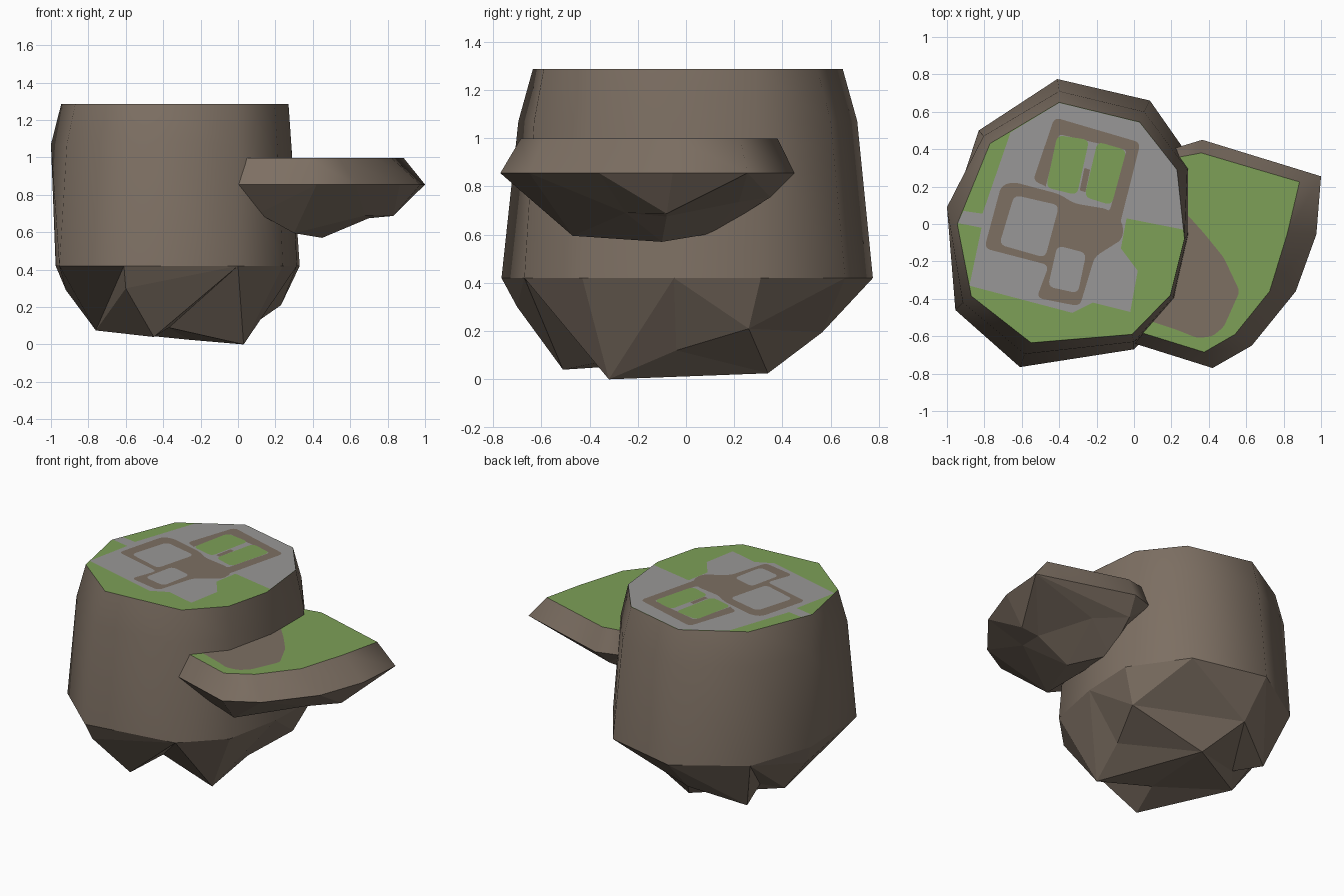
import bpy, bmesh

def material(name, rgb):
    m = bpy.data.materials.new(name)
    m.diffuse_color = (*rgb, 1)
    return m

ROCK = material("brown rock", (0.205, 0.160, 0.124))
GRASS = material("grass green", (0.205, 0.352, 0.096))
STONE = material("paving grey", (0.318, 0.311, 0.309))

def finish(bm, name, mats):
    me = bpy.data.meshes.new(name)
    bm.to_mesh(me)
    bm.free()
    for m in mats:
        me.materials.append(m)
    ob = bpy.data.objects.new(name, me)
    bpy.context.collection.objects.link(ob)
    return ob

def rock(name, rings, peaks, tris):
    """Stacked outlines (top first) with smooth walls, grass cap and a faceted underside."""
    bm = bmesh.new()
    loops = [[bm.verts.new((x, y, z)) for x, y in pts] for z, pts in rings]
    n = len(loops[0])
    cap = bm.faces.new(loops[0])
    cap.material_index = 1
    walls = set()
    for a, b in zip(loops, loops[1:]):
        for i in range(n):
            j = (i + 1) % n
            f = bm.faces.new((a[i], b[i], b[j], a[j]))
            f.smooth = True
            walls.add(f)
    low = loops[-1] + [bm.verts.new(p) for p in peaks]
    for t in tris:
        bm.faces.new([low[i] for i in t])
    bmesh.ops.recalc_face_normals(bm, faces=bm.faces)
    for e in bm.edges:                      # crisp rims and crisp strong corners
        if sum(f in walls for f in e.link_faces) == 1 or e.calc_face_angle(0) > 1.2:
            e.smooth = False
    return finish(bm, name, [ROCK, GRASS])

def plate(name, mat, z, pts, corner=0.0):
    """Flat painted patch, optionally with rounded corners."""
    bm = bmesh.new()
    vs = [bm.verts.new((x, y, z)) for x, y in pts]
    bm.faces.new(vs)
    if corner:
        bmesh.ops.bevel(bm, geom=vs, offset=corner, segments=3, profile=0.5,
                        affect='VERTICES', clamp_overlap=True)
    bm.normal_update()
    for f in bm.faces:
        if f.normal.z < 0:
            f.normal_flip()
    return finish(bm, name, [mat])

# Main plateau
rock("plateau", [
    (1.286, [(-.01, -.59), (.195, -.38), (.27, -.08), (.23, .29), (.03, .545),
             (-.40, .65), (-.77, .43), (-.945, 0), (-.87, -.385), (-.55, -.635)]),
    (1.07, [(0, -.63), (.21, -.39), (.285, -.06), (.285, .29), (.055, .60),
            (-.40, .71), (-.805, .47), (-1.0, .09), (-.915, -.42), (-.585, -.695)]),
    (0.42, [(0, -.67), (.24, -.43), (.315, -.05), (.33, .31), (.085, .66),
            (-.41, .775), (-.83, .50), (-.975, .06), (-.955, -.46), (-.61, -.765)]),
], [(.03, -.32, 0), (.23, .26, .21), (-.26, .34, .025), (-.41, .565, .195),
    (-.76, .03, .075), (-.92, .03, .29), (-.45, -.51, .04), (-.6, -.70, .3),
    (-.37, -.27, .09), (.10, -.04, .12), (-.72, .375, .078), (-.66, .15, .12)],
    [(0, 1, 10), (1, 2, 10), (2, 19, 10), (2, 11, 19), (2, 3, 11), (3, 4, 11),
     (4, 13, 11), (4, 5, 13), (13, 12, 11), (11, 12, 19), (5, 6, 20), (5, 20, 13),
     (13, 20, 21), (13, 21, 12), (6, 21, 20), (6, 14, 21), (6, 15, 14), (6, 7, 15),
     (7, 8, 15), (8, 14, 15), (8, 9, 14), (9, 17, 14), (17, 16, 14), (9, 0, 17),
     (17, 0, 16), (0, 18, 16), (0, 10, 18), (14, 16, 18), (10, 19, 12),
     (10, 12, 18), (12, 21, 14), (12, 14, 18)])

# Side ledge, running into the plateau wall
rock("side_ledge", [
    (0.998, [(.02, -.575), (.375, -.685), (.54, -.59), (.725, -.36), (.82, -.05),
             (.885, .225), (.36, .38), (.2, .35)]),
    (0.855, [(-.01, -.635), (.42, -.77), (.63, -.65), (.865, -.36), (.975, -.055),
             (1.0, .255), (.365, .45), (.2, .40)]),
], [(.83, -.08, .687), (.45, -.1, .57), (.30, -.47, .595), (.68, -.25, .69),
    (.33, .35, .755), (.29, .11, .605), (.11, -.52, .70), (.70, -.08, .675),
    (.52, .22, .735)],
    [(0, 1, 14), (1, 10, 14), (1, 2, 10), (2, 11, 10), (2, 3, 11), (3, 8, 11),
     (3, 4, 8), (4, 5, 8), (5, 15, 8), (8, 15, 11), (11, 15, 9), (11, 9, 10),
     (5, 16, 15), (15, 16, 9), (16, 13, 9), (16, 12, 13), (5, 6, 12), (5, 12, 16),
     (6, 7, 12), (7, 13, 12), (7, 10, 13), (9, 13, 10), (7, 0, 14), (7, 14, 10)])

# Ground paint on the plateau, stacked in very thin layers
Z, S = 1.286, 0.0008
plate("paving", STONE, Z + S, [
    (-.66, .49), (-.40, .648), (.03, .543), (.23, .29), (.264, -.03), (-.04, .03),
    (-.07, -.13), (.02, -.25), (-.02, -.47), (-.22, -.42), (-.33, -.475),
    (-.88, -.33), (-.815, -.02), (-.943, .005), (-.912, .07), (-.81, .055)])
plate("upper_road", ROCK, Z + 2 * S, [
    (-.54, .23), (-.425, .57), (.035, .435), (-.08, -.02), (-.30, .08),
    (-.485, .21)], .06)
plate("court", STONE, Z + 3 * S, [
    (-.475, .19), (-.40, .48), (-.04, .395), (-.13, .07), (-.32, .11)], .015)
plate("main_road", ROCK, Z + 4 * S, [
    (-.645, .225), (-.40, .16), (-.32, .11), (-.14, .08), (-.06, .01), (-.06, -.08),
    (-.21, -.175), (-.29, -.44), (-.52, -.395), (-.455, -.22), (-.80, -.13),
    (-.71, .205)], .03)
plate("court_path", ROCK, Z + 4 * S, [
    (-.265, .30), (-.235, .29), (-.26, .17), (-.29, .18)])
for name, mat, pts in [
    ("left_lawn", GRASS, [(-.41, .475), (-.24, .45), (-.305, .155), (-.47, .195)]),
    ("right_lawn", GRASS, [(-.195, .44), (-.04, .395), (-.12, .10), (-.265, .145)]),
    ("left_yard", STONE, [(-.64, .155), (-.40, .10), (-.475, -.18), (-.72, -.11)]),
    ("front_yard", STONE, [(-.41, -.115), (-.255, -.155), (-.30, -.37), (-.46, -.335)]),
]:
    plate(name, mat, Z + 5 * S, pts, .03)

# Bare earth on the ledge
plate("ledge_earth", ROCK, 0.9995, [
    (.1, .05), (.285, .05), (.375, -.05), (.48, -.18), (.565, -.36), (.48, -.55),
    (.42, -.60), (.34, -.61), (.24, -.57), (.06, -.51)], .02)
